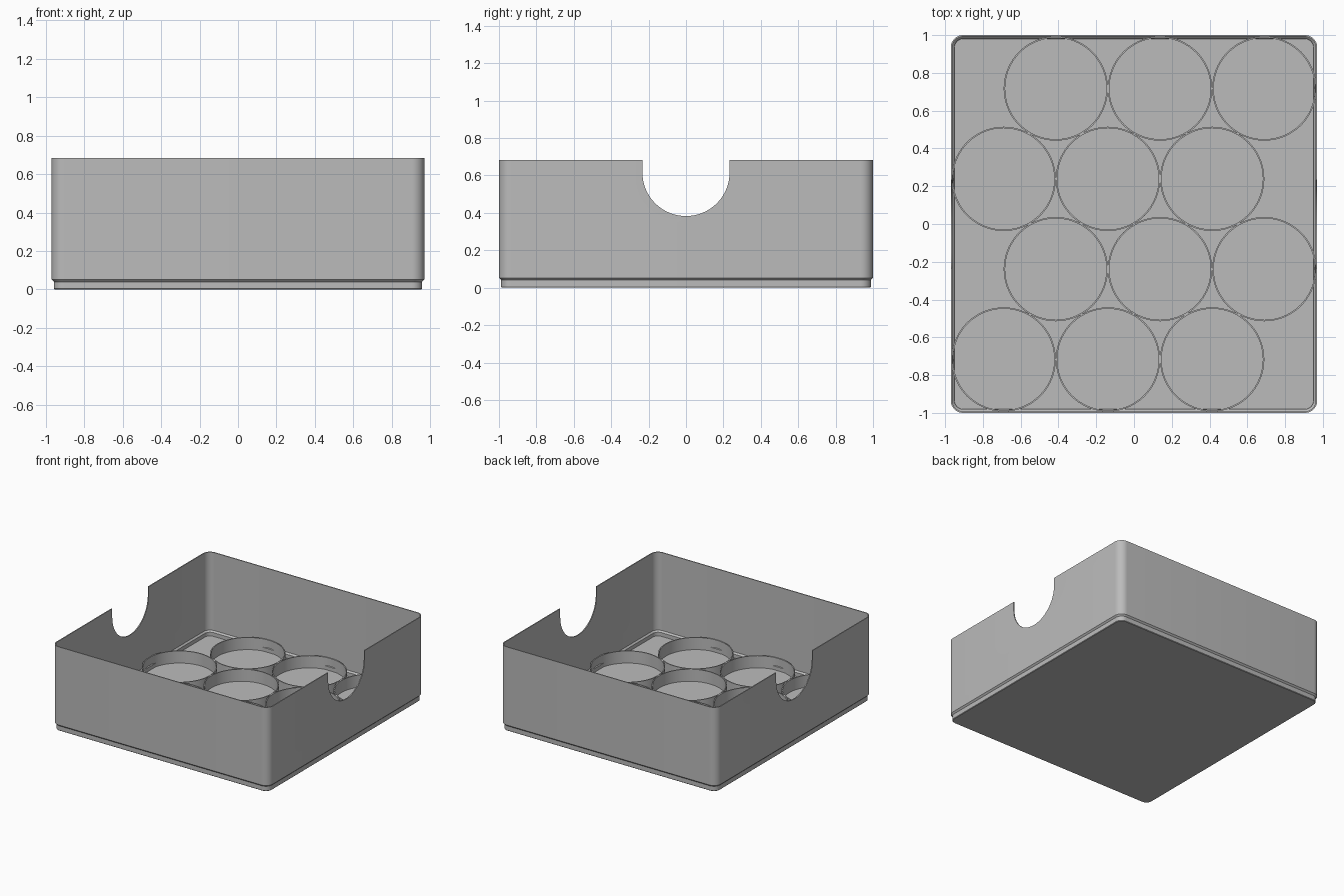
import bpy, bmesh
from math import sin, cos, pi, radians, sqrt

if "Cube" in bpy.data.objects:
    bpy.data.objects.remove(bpy.data.objects["Cube"], do_unlink=True)

HALF_X, HALF_Y, HEIGHT, CORNER = 0.97, 1.0, 0.684, 0.065
FLOOR = 0.012

grey = bpy.data.materials.new("plain grey")
grey.use_nodes = True
grey.diffuse_color = (0.5, 0.5, 0.5, 1)
grey.node_tree.nodes["Principled BSDF"].inputs["Base Color"].default_value = (0.5, 0.5, 0.5, 1)


def make_object(name, bm):
    bmesh.ops.recalc_face_normals(bm, faces=bm.faces)
    mesh = bpy.data.meshes.new(name)
    bm.to_mesh(mesh)
    bm.free()
    mesh.materials.append(grey)
    obj = bpy.data.objects.new(name, mesh)
    bpy.context.collection.objects.link(obj)
    return obj


def smooth(obj):
    bpy.ops.object.select_all(action='DESELECT')
    obj.select_set(True)
    bpy.context.view_layer.objects.active = obj
    bpy.ops.object.shade_smooth_by_angle(angle=radians(30))


def bridge(bm, a, b):
    n = len(a)
    for i in range(n):
        bm.faces.new((a[i], a[(i + 1) % n], b[(i + 1) % n], b[i]))


def rounded_loop(bm, inset, z, steps=10):
    r = CORNER - inset
    loop = []
    for q, (sx, sy) in enumerate(((1, 1), (-1, 1), (-1, -1), (1, -1))):
        for i in range(steps + 1):
            a = (q + i / steps) * pi / 2
            loop.append(bm.verts.new((sx * (HALF_X - CORNER) + r * cos(a),
                                      sy * (HALF_Y - CORNER) + r * sin(a), z)))
    return loop


# Thin-walled tray: up the outside, over the rim, down the inside
bm = bmesh.new()
profile = [(0.016, 0), (0.012, 0.004), (0.012, 0.04), (0, 0.052), (0, HEIGHT),
           (0.008, HEIGHT), (0.008, 0.054), (0.02, 0.042), (0.02, FLOOR)]
loops = [rounded_loop(bm, inset, z) for inset, z in profile]
for low, high in zip(loops, loops[1:]):
    bridge(bm, low, high)
bm.faces.new(loops[0])
bm.faces.new(loops[-1])
tray = make_object("tray", bm)

# U-shaped finger notches through both side walls
bm = bmesh.new()
R, CENTRE_Z = 0.233, 0.616
outline = [(R, 0.9)] + [(R * cos(a), CENTRE_Z - R * sin(a))
                        for a in (pi * i / 48 for i in range(49))] + [(-R, 0.9)]
ends = [[bm.verts.new((x, y, z)) for y, z in outline] for x in (-1.2, 1.2)]
bridge(bm, *ends)
for end in ends:
    bm.faces.new(end)
cutter = make_object("notch_cutter", bm)
cutter.hide_render = True
cut = tray.modifiers.new("notches", 'BOOLEAN')
cut.operation, cut.solver, cut.object = 'DIFFERENCE', 'EXACT', cutter
bpy.context.view_layer.objects.active = tray
bpy.ops.object.modifier_apply(modifier=cut.name)
bpy.data.objects.remove(cutter, do_unlink=True)
smooth(tray)

# Staggered holder rings, four rows of three
RING, WALL, TOP, SIDES = 0.276, 0.008, 0.11, 72
PITCH = 2 * RING


def ring(name, cx, cy):
    bm = bmesh.new()
    loops = []
    for r, z in ((RING, 0.008), (RING, TOP), (RING - WALL, TOP), (RING - WALL, 0.008)):
        margin = 0.015 if z < TOP else 0.006  # keep within the tray walls
        mx, my = HALF_X - margin, HALF_Y - margin
        loop = []
        for i in range(SIDES):
            a = 2 * pi * i / SIDES
            x, y = cx + r * cos(a), cy + r * sin(a)
            loop.append(bm.verts.new((max(-mx, min(mx, x)), max(-my, min(my, y)), z)))
        loops.append(loop)
    for i in range(4):
        bridge(bm, loops[i], loops[(i + 1) % 4])
    smooth(make_object(name, bm))


for row in range(4):
    shift = PITCH / 4 * (1 if row % 2 else -1)
    for col in range(3):
        ring(f"holder_ring_{row + 1}_{col + 1}", (col - 1) * PITCH + shift,
             (row - 1.5) * PITCH * sqrt(3) / 2)
